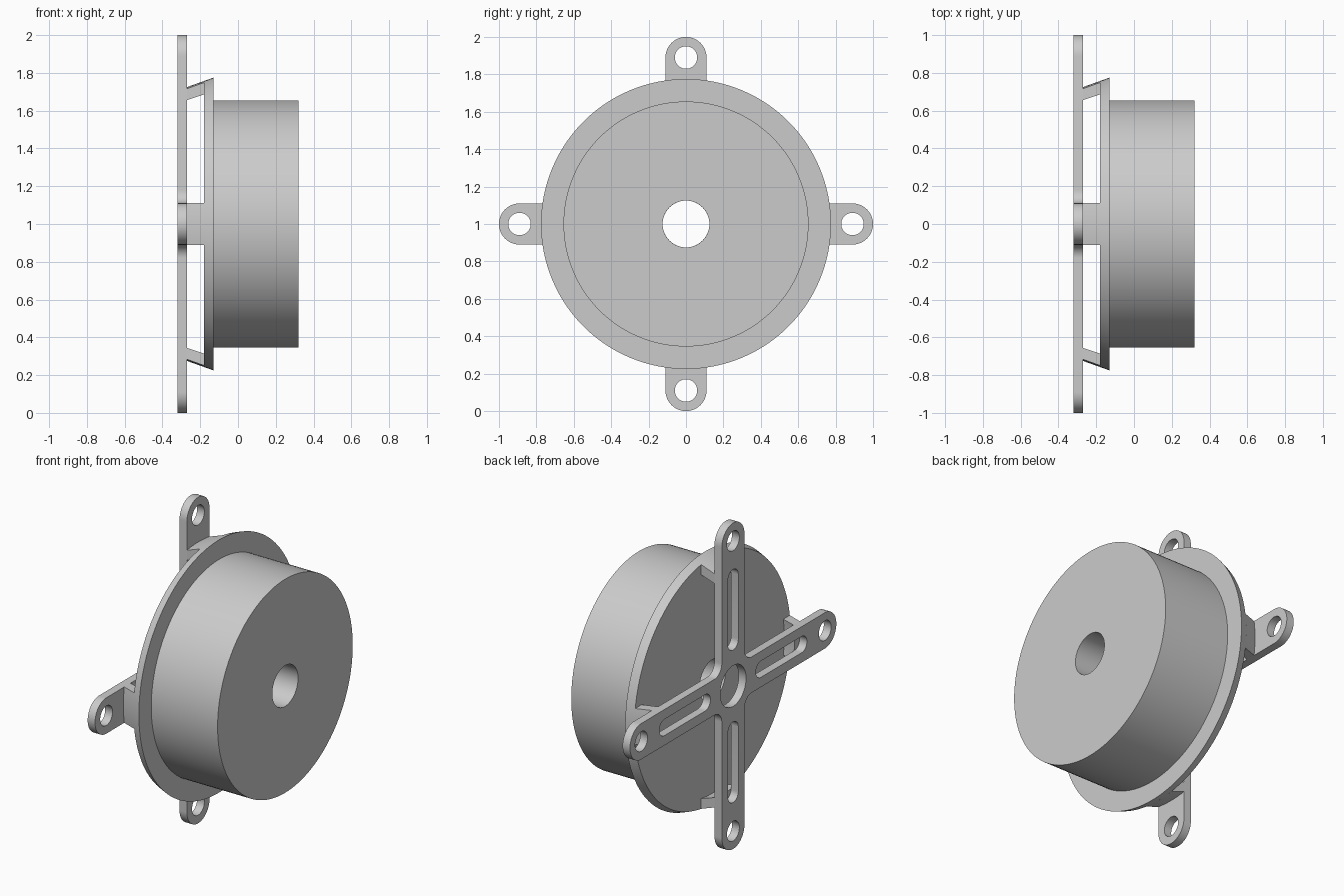
import bpy, bmesh
from math import sin, cos, pi, sqrt, radians
from mathutils import Matrix, Vector

cube = bpy.data.objects.get("Cube")
if cube:
    bpy.data.objects.remove(cube)

CENTRE = Vector((0, 0, 1))
ARM = 0.11          # half width of an arm
TIP = 0.89          # distance of the mounting holes
BORE = 0.125
FILLET = 0.07
BACK, PLATE, FLANGE, STEP, FRONT = -0.32, -0.27, -0.18, -0.13, 0.32

grey = bpy.data.materials.new("light grey")
grey.use_nodes = True
grey.diffuse_color = (0.6, 0.6, 0.6, 1)
grey.node_tree.nodes["Principled BSDF"].inputs["Base Color"].default_value = (0.6, 0.6, 0.6, 1)


def finish(name, bm, mesh=None):
    """Weld, fix normals, colour and shade a part."""
    bmesh.ops.remove_doubles(bm, verts=bm.verts, dist=0.0002)
    bmesh.ops.recalc_face_normals(bm, faces=bm.faces)
    mesh = mesh or bpy.data.meshes.new(name)
    bm.to_mesh(mesh)
    bm.free()
    mesh.materials.clear()
    mesh.materials.append(grey)
    obj = bpy.data.objects.new(name, mesh)
    bpy.context.collection.objects.link(obj)
    bpy.ops.object.select_all(action='DESELECT')
    obj.select_set(True)
    bpy.context.view_layer.objects.active = obj
    bpy.ops.object.shade_smooth_by_angle(angle=radians(30))
    return obj


def sweep(bm, rings, closed):
    """Join matching closed rings of points with quads."""
    loops = [[bm.verts.new(p) for p in ring] for ring in rings]
    n = len(loops[0])
    pairs = list(zip(loops, loops[1:] + loops[:1])) if closed else list(zip(loops, loops[1:]))
    for a, b in pairs:
        for i in range(n):
            j = (i + 1) % n
            bm.faces.new((a[i], a[j], b[j], b[i]))
    if not closed:
        bm.faces.new(loops[0])
        bm.faces.new(loops[-1])


def arc(u, v, r, start, end, steps=16):
    return [(u + r * cos(radians(start + (end - start) * i / steps)),
             v + r * sin(radians(start + (end - start) * i / steps))) for i in range(steps + 1)]


def turned(points, quarter):
    c, s = [(1, 0), (0, 1), (-1, 0), (0, -1)][quarter]
    return [(c * u - s * v, s * u + c * v) for u, v in points]


# Drum with tapered flange and central bore, turned about the x axis
profile = [(FLANGE, BORE), (FLANGE, 0.757), (STEP, 0.775),
           (STEP, 0.655), (FRONT, 0.655), (FRONT, BORE)]
SEG = 128
bm = bmesh.new()
sweep(bm, [[CENTRE + Vector((x, r * cos(2 * pi * k / SEG), r * sin(2 * pi * k / SEG)))
            for x, r in profile] for k in range(SEG)], True)
finish("drum", bm)

# Cross-shaped mounting plate: outline, bore, screw holes and slots
outline, holes = [], [arc(0, 0, BORE, 0, 360, 64)[:-1]]
for q in range(4):
    arm = arc(TIP, 0, ARM, -90, 90, 32)
    arm += arc(ARM + FILLET, ARM + FILLET, FILLET, 270, 180)
    outline += turned(arm, q)
    holes.append(turned(arc(TIP, 0, 0.06, 0, 360, 40)[:-1], q))
    slot = arc(0.665, 0, 0.05, -90, 90) + arc(0.27, 0, 0.05, 90, 270)
    holes.append(turned(slot, q))

curve = bpy.data.curves.new("plate_outline", 'CURVE')
curve.dimensions = '2D'
curve.fill_mode = 'BOTH'
curve.extrude = (PLATE - BACK) / 2
for points in [outline] + holes:
    spline = curve.splines.new('POLY')
    spline.points.add(len(points) - 1)
    for p, (u, v) in zip(spline.points, points):
        p.co = (u, v, 0, 1)
    spline.use_cyclic_u = True
helper = bpy.data.objects.new("plate_outline", curve)
bpy.context.collection.objects.link(helper)
bpy.context.view_layer.update()
depsgraph = bpy.context.evaluated_depsgraph_get()
mesh = bpy.data.meshes.new_from_object(helper.evaluated_get(depsgraph))
bpy.data.objects.remove(helper)
bm = bmesh.new()
bm.from_mesh(mesh)
stand = Matrix(((0, 0, 1, (BACK + PLATE) / 2), (1, 0, 0, 0), (0, 1, 0, 1), (0, 0, 0, 1)))
bm.transform(stand)
finish("mounting_plate", bm, mesh)

# Four slanted struts, slices of a cone shell between plate and flange
section = [(PLATE, 0.665), (PLATE, 0.725), (FLANGE, 0.757), (FLANGE, 0.695)]
for q, name in enumerate(("left", "top", "right", "bottom")):
    side = {"left": "back", "right": "front"}.get(name, name)
    rings = []
    for i in range(13):
        v = ARM * (i / 6 - 1)
        ring = []
        for x, r in section:
            y, z = turned([(sqrt(r * r - v * v), v)], q)[0]
            ring.append(CENTRE + Vector((x, y, z)))
        rings.append(ring)
    bm = bmesh.new()
    sweep(bm, rings, False)
    finish(side + "_strut", bm)
